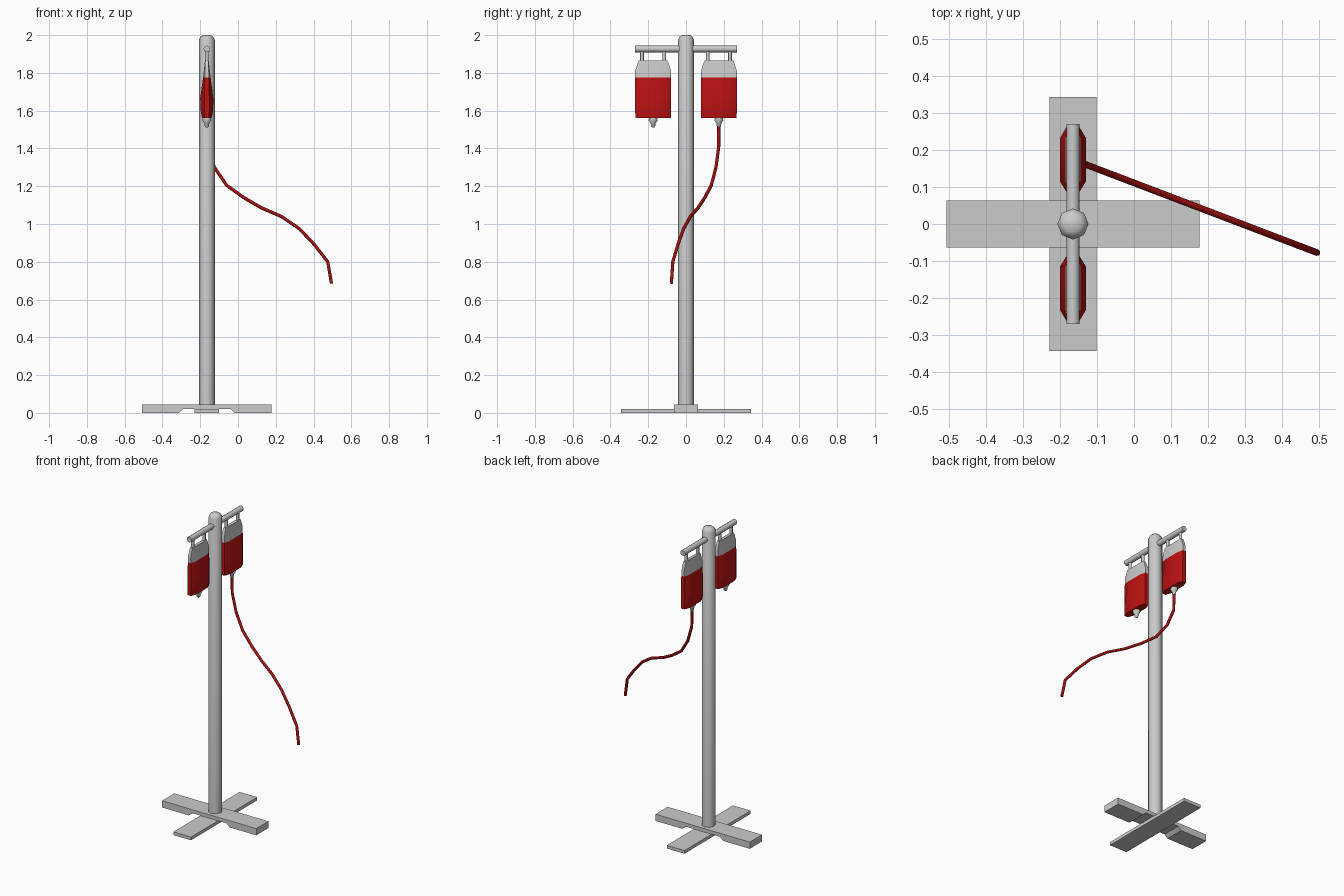
import bpy, bmesh
from math import sin, cos, pi, radians
from mathutils import Vector

if "Cube" in bpy.data.objects:
    bpy.data.objects.remove(bpy.data.objects["Cube"])

CX = -0.165  # pole axis


def material(name, color):
    m = bpy.data.materials.new(name)
    m.diffuse_color = color
    m.use_nodes = True
    m.node_tree.nodes["Principled BSDF"].inputs["Base Color"].default_value = m.diffuse_color
    return m


RED = material("red_fluid", (0.5, 0.006, 0.006, 1))
TUBE_RED = material("tube_red", (0.36, 0.005, 0.005, 1))


def loft(name, rings, mat=None, angle=50):
    """Skin a list of equal-length point rings and cap both ends."""
    bm = bmesh.new()
    vs = [[bm.verts.new(p) for p in r] for r in rings]
    n = len(vs[0])
    for a, b in zip(vs, vs[1:]):
        for i in range(n):
            j = (i + 1) % n
            bm.faces.new((a[i], a[j], b[j], b[i]))
    bm.faces.new(vs[0][::-1])
    bm.faces.new(vs[-1])
    bmesh.ops.recalc_face_normals(bm, faces=bm.faces[:])
    me = bpy.data.meshes.new(name)
    bm.to_mesh(me)
    bm.free()
    me.shade_smooth()
    me.set_sharp_from_angle(angle=radians(angle))
    if mat:
        me.materials.append(mat)
    ob = bpy.data.objects.new(name, me)
    bpy.context.collection.objects.link(ob)
    return ob


def turned(name, profile, y=0.0, sides=8):
    """Vertical turned part from (radius, z) pairs."""
    return loft(name, [[(CX + r * cos(2 * pi * i / sides), y + r * sin(2 * pi * i / sides), z)
                        for i in range(sides)] for r, z in profile])


def bag_ring(y, z, w, t, edge):
    """Eight-sided bag section: thick middle, thin side edges."""
    c = 0.62 * w
    pts = [(t, -c), (t, c), (edge, w), (-edge, w), (-t, c), (-t, -c), (-edge, -w), (edge, -w)]
    return [(CX + px, y + py, z) for px, py in pts]


# Base: flat foot under a notched foot
loft("foot_lower", [[(CX + sx * 0.064, y, z) for sx, z in ((-1, 0), (1, 0), (1, 0.021), (-1, 0.021))]
                    for y in (-0.343, 0.343)], angle=30)
notch = [(-0.342, 0), (-0.148, 0), (-0.125, 0.021), (0.125, 0.021), (0.148, 0), (0.342, 0)]
loft("foot_upper", [[(CX + x, -0.063, z), (CX + x, 0.063, z), (CX + x, 0.063, 0.044), (CX + x, -0.063, 0.044)]
                    for x, z in notch], angle=30)

# Pole with rounded top
turned("pole", [(0.042, 0.03), (0.042, 1.975), (0.035, 1.99), (0.022, 2.0)])

# Crossbar
loft("crossbar", [[(CX + 0.018 * cos(pi * i / 4), y, 1.927 + 0.018 * sin(pi * i / 4)) for i in range(8)]
                  for y in (-0.27, 0.27)])

# Bags with hangers and outlets, one on each side
for side, s in (("front", -1), ("back", 1)):
    y = s * 0.174
    loft("bag_fluid_" + side, [bag_ring(y, *r) for r in (
        (1.56, 0.094, 0.025, 0.012), (1.60, 0.095, 0.033, 0.013), (1.665, 0.095, 0.035, 0.013),
        (1.775, 0.095, 0.020, 0.011))], RED)
    loft("bag_top_" + side, [bag_ring(y, *r) for r in (
        (1.775, 0.095, 0.020, 0.011), (1.81, 0.095, 0.016, 0.010), (1.845, 0.084, 0.012, 0.009),
        (1.865, 0.076, 0.010, 0.008))])
    for k in (-1, 1):
        turned(f"hanger_{side}_{'outer' if k == s else 'inner'}",
               [(0.010, 1.855), (0.010, 1.925)], y + k * 0.059)
    turned("outlet_" + side, [(0.020, 1.565), (0.024, 1.55), (0.013, 1.533),
                              (0.011, 1.518), (0.005, 1.511)], y)

# Hose hanging from the back bag, lying in one vertical plane
path = [(-0.165, 1.545), (-0.163, 1.41), (-0.125, 1.30), (-0.06, 1.205), (0.03, 1.14), (0.125, 1.085),
        (0.23, 1.04), (0.325, 0.975), (0.405, 0.89), (0.475, 0.80), (0.495, 0.685)]
cu = bpy.data.curves.new("hose", "CURVE")
cu.dimensions = "3D"
cu.bevel_depth = 0.009
cu.bevel_resolution = 2
cu.use_fill_caps = True
sp = cu.splines.new("POLY")
sp.points.add(len(path) - 1)
for p, (x, z) in zip(sp.points, path):
    p.co = (x, 0.174 - 0.381 * (x - CX), z, 1)
cu.materials.append(TUBE_RED)
bpy.context.collection.objects.link(bpy.data.objects.new("hose", cu))
